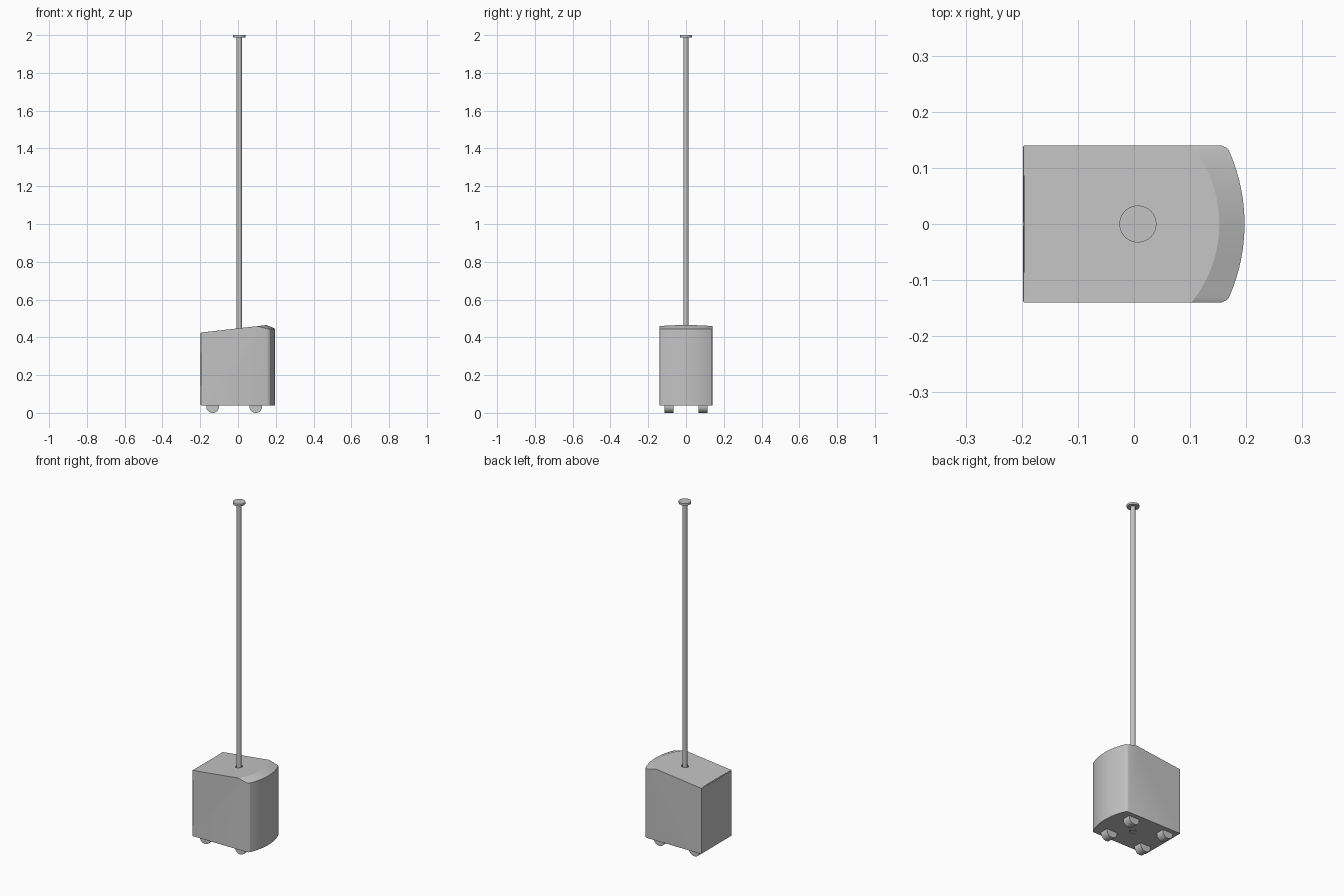
import bpy, bmesh, math

cube = bpy.data.objects.get("Cube")
if cube:
    bpy.data.objects.remove(cube, do_unlink=True)

GREY = (0.55, 0.55, 0.55, 1)
grey = bpy.data.materials.new("plain grey")
grey.use_nodes = True
grey.diffuse_color = GREY
grey.node_tree.nodes["Principled BSDF"].inputs["Base Color"].default_value = GREY

POLE_X = 0.007
BACK, HALF, FLOOR = -0.198, 0.14, 0.04


def smooth(obj):
    bpy.ops.object.select_all(action="DESELECT")
    obj.select_set(True)
    bpy.context.view_layer.objects.active = obj
    bpy.ops.object.shade_smooth_by_angle(angle=math.radians(20))


def cylinder(name, radius, depth, center, sides=32, rotation=(0, 0, 0)):
    bpy.ops.mesh.primitive_cylinder_add(vertices=sides, radius=radius, depth=depth,
                                        location=center, rotation=rotation)
    obj = bpy.context.object
    obj.name = name
    obj.data.materials.append(grey)
    smooth(obj)
    return obj


def slope(x):
    """Height of the slanted lid."""
    return 0.425 + (x - BACK) * 0.114


def outer(y):
    """Bowed nose with a small round at each corner."""
    corner = max(0, (abs(y) - 0.132) / 0.008)
    return -0.125 + math.sqrt(0.322 ** 2 - y * y) - 0.01 * corner ** 2


def inner(y):
    """Edge where the lid meets the sloping nose rim."""
    return -0.07 + math.sqrt(0.222 ** 2 - y * y)


# Body: flat back and sides, bowed nose, slanted lid, sloping rim
half = [0.132 * i / 12 for i in range(1, 13)] + [0.136, 0.139, HALF]
ys = [-y for y in reversed(half)] + [0] + half
bm = bmesh.new()
low = [bm.verts.new((outer(y), y, FLOOR)) for y in ys]
mid = [bm.verts.new((outer(y), y, 0.445)) for y in ys]
top = [bm.verts.new((inner(y), y, slope(inner(y)))) for y in ys]
low_back = [bm.verts.new((BACK, y, FLOOR)) for y in (-HALF, HALF)]
top_back = [bm.verts.new((BACK, y, slope(BACK))) for y in (-HALF, HALF)]
for i in range(len(ys) - 1):
    bm.faces.new((low[i], low[i + 1], mid[i + 1], mid[i]))
    bm.faces.new((mid[i], mid[i + 1], top[i + 1], top[i]))
bm.faces.new(low + low_back[::-1])
bm.faces.new(top + top_back[::-1])
back = bm.faces.new(low_back + top_back[::-1])
for side, end in ((0, 0), (1, -1)):
    bm.faces.new((low_back[side], low[end], mid[end], top[end], top_back[side]))
bmesh.ops.bevel(bm, geom=list(back.edges), offset=0.003, segments=2,
                profile=0.5, affect="EDGES")
bmesh.ops.recalc_face_normals(bm, faces=bm.faces)
mesh = bpy.data.meshes.new("body")
bm.to_mesh(mesh)
bm.free()
body = bpy.data.objects.new("body", mesh)
bpy.context.collection.objects.link(body)
mesh.materials.append(grey)

# Hole through the body for the pole
cutter = cylinder("pole_hole_cutter", 0.019, 1, (POLE_X, 0, 0.25))
cutter.hide_render = True
hole = body.modifiers.new("pole hole", "BOOLEAN")
hole.operation = "DIFFERENCE"
hole.object = cutter
hole.solver = "EXACT"
bpy.context.view_layer.objects.active = body
bpy.ops.object.modifier_apply(modifier=hole.name)
bpy.data.objects.remove(cutter, do_unlink=True)
smooth(body)

# Pole and its cap disc
cylinder("pole", 0.014, 1.95, (POLE_X, 0, FLOOR + 0.975))
cylinder("pole_cap", 0.033, 0.012, (POLE_X, 0, 1.994))

# Wheels
for end, x in (("rear", -0.134), ("nose", 0.094)):
    for side, y in (("right", -0.09), ("left", 0.09)):
        cylinder(f"{end}_{side}_wheel", 0.034, 0.048, (x, y, 0.034),
                 rotation=(math.pi / 2, 0, 0))
